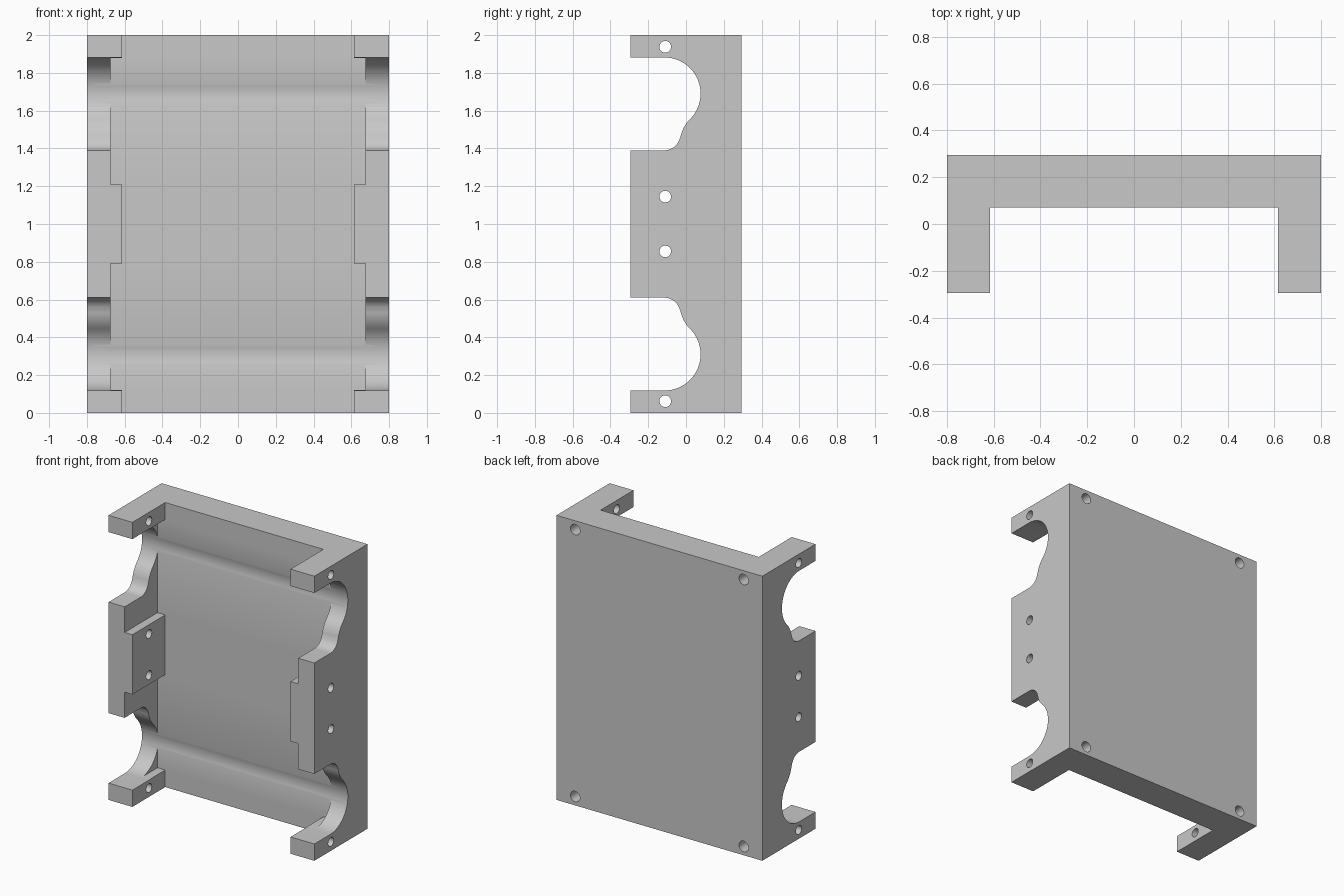
import bpy, bmesh
from math import sin, cos, pi, radians, atan2
from mathutils import Vector

cube = bpy.data.objects.get("Cube")
if cube:
    bpy.data.objects.remove(cube, do_unlink=True)

grey = bpy.data.materials.new("light_grey")
grey.use_nodes = True
COLOR = (0.58, 0.58, 0.58, 1)
grey.diffuse_color = COLOR
grey.node_tree.nodes["Principled BSDF"].inputs["Base Color"].default_value = COLOR


def prism(name, points, direction):
    """Extrude a closed loop of 3D points along a direction."""
    bm = bmesh.new()
    face = bm.faces.new([bm.verts.new(p) for p in points])
    ext = bmesh.ops.extrude_face_region(bm, geom=[face])
    verts = [v for v in ext["geom"] if isinstance(v, bmesh.types.BMVert)]
    bmesh.ops.translate(bm, verts=verts, vec=direction)
    bmesh.ops.recalc_face_normals(bm, faces=bm.faces)
    mesh = bpy.data.meshes.new(name)
    bm.to_mesh(mesh)
    bm.free()
    mesh.materials.append(grey)
    obj = bpy.data.objects.new(name, mesh)
    bpy.context.collection.objects.link(obj)
    return obj


def cut(target, cutter):
    """Subtract the cutter and remove it afterwards."""
    cutter.hide_render = True
    mod = target.modifiers.new("cut", "BOOLEAN")
    mod.operation = "DIFFERENCE"
    mod.solver = "EXACT"
    mod.object = cutter
    bpy.context.view_layer.objects.active = target
    bpy.ops.object.modifier_apply(modifier=mod.name)
    bpy.data.objects.remove(cutter, do_unlink=True)


def arc(center, r, a0, a1, n):
    return [(center[0] + r * cos(a0 + (a1 - a0) * i / n),
             center[1] + r * sin(a0 + (a1 - a0) * i / n)) for i in range(n + 1)]


# Solid block
W, D, H = 0.8, 0.295, 2.0
bracket = prism("bracket_body", [(-W, -D, 0), (W, -D, 0), (W, D, 0), (-W, D, 0)], (0, 0, H))

# Front cavity, wider between the mounting pads
half = [(0.615, -0.1), (0.615, 0.12), (0.675, 0.12), (0.675, 0.79), (0.615, 0.79)]
right = half + [(x, H - z) for x, z in reversed(half)]
outline = right + [(-x, z) for x, z in reversed(right)]
cut(bracket, prism("cavity_cutter", [(x, -0.5, z) for x, z in outline], (0, 0.57, 0)))

# Rounded side openings: large arc, reverse blend, small arc
big, small = Vector((-0.115, 1.69)), Vector((-0.115, 1.475))
R, r, blend_r = 0.192, 0.085, 0.184
blend = big + Vector((1, -1)).normalized() * (R + blend_r)
d = small - blend
low = atan2(d.y, d.x) % (2 * pi)
profile = arc(big, R, pi / 2, -pi / 4, 28)
profile += arc(blend, blend_r, radians(135), low, 10)[1:]
profile += arc(small, r, low - pi, -pi / 2, 14)[1:]
profile += [(-0.5, small.y - r), (-0.5, big.y + R)]
for flip in (False, True):
    pts = [(-1, y, H - z if flip else z) for y, z in profile]
    cut(bracket, prism("opening_cutter", pts, (2, 0, 0)))

# Cross holes through both side walls
for z in (0.062, 0.855, 1.145, 1.938):
    pts = [(-1, y, zz) for y, zz in arc((-0.11, z), 0.031, 0, 2 * pi, 28)[:-1]]
    cut(bracket, prism("cross_hole_cutter", pts, (2, 0, 0)))

# Blind holes in the back corners
for x in (-0.655, 0.655):
    for z in (0.062, 1.938):
        pts = [(px, 0.5, pz) for px, pz in arc((x, z), 0.037, 0, 2 * pi, 28)[:-1]]
        cut(bracket, prism("back_hole_cutter", pts, (0, -0.45, 0)))

# Smooth the curved walls, keep the edges sharp
bpy.ops.object.select_all(action="DESELECT")
bracket.select_set(True)
bpy.context.view_layer.objects.active = bracket
bpy.ops.object.shade_smooth_by_angle(angle=radians(20))
